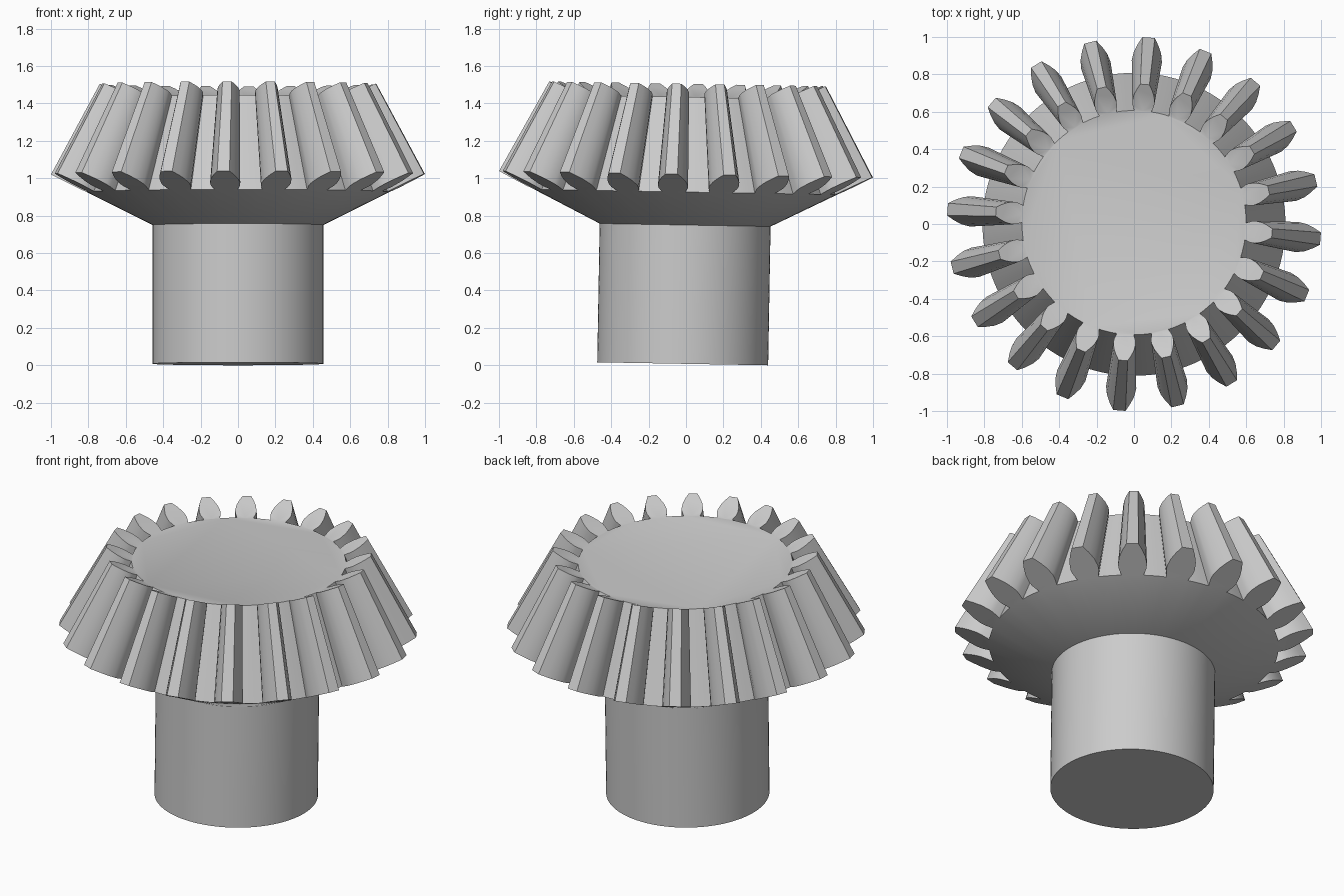
import bpy, bmesh
from math import cos, sin, asin, pi, radians
from mathutils import Matrix, Vector

cube = bpy.data.objects.get("Cube")
if cube:
    bpy.data.objects.remove(cube, do_unlink=True)

TEETH = 20
PHASE = radians(-4.5)
HUB_R, HUB_Z = 0.457, 0.75      # where the back cone meets the shaft
ROOT_R = 0.81
SLOPE = 0.5                     # rise of the back cone
APEX = Vector((0, 0, 2.88))     # all tooth lines converge here
SHRINK = 0.74                   # inner end size relative to outer end
# Tooth flank: radius, half width
FLANK = [(0.81, 0.062), (0.85, 0.078), (0.875, 0.081),
         (0.92, 0.073), (0.96, 0.056), (1.0, 0.033)]

# The whole gear leans very slightly backwards
LEAN = (Matrix.Translation((0, 0, 1.02)) @ Matrix.Rotation(radians(-1), 4, 'X')
        @ Matrix.Translation((0, 0, -1.02)))

steel = bpy.data.materials.new("plain_grey")
steel.use_nodes = True
GREY = (0.6, 0.6, 0.6, 1)
steel.diffuse_color = GREY
steel.node_tree.nodes["Principled BSDF"].inputs["Base Color"].default_value = GREY


def finish(name, bm):
    bmesh.ops.recalc_face_normals(bm, faces=bm.faces)
    bm.transform(LEAN)
    mesh = bpy.data.meshes.new(name)
    bm.to_mesh(mesh)
    bm.free()
    mesh.materials.append(steel)
    ob = bpy.data.objects.new(name, mesh)
    bpy.context.collection.objects.link(ob)
    bpy.ops.object.select_all(action='DESELECT')
    ob.select_set(True)
    bpy.context.view_layer.objects.active = ob
    bpy.ops.object.shade_smooth_by_angle(angle=radians(30))
    return ob


def cone_point(radial, side, angle):
    """Point on the back cone, offset sideways from the given direction."""
    z = HUB_Z + (radial - HUB_R) * SLOPE
    return Vector((radial * cos(angle) - side * sin(angle),
                   radial * sin(angle) + side * cos(angle), z))


# Toothed head: back cone, root cone, teeth and flat top
bm = bmesh.new()
pitch = 2 * pi / TEETH
neck = asin(FLANK[0][1] / ROOT_R)
gap = pitch - 2 * neck
steps = [-neck, 0, neck, neck + gap / 3, neck + gap * 2 / 3]
angles = [PHASE + t * pitch + s for t in range(TEETH) for s in steps]


def toward_apex(p):
    return APEX + (p - APEX) * SHRINK


hub = [bm.verts.new(cone_point(HUB_R, 0, a)) for a in angles]
root_pts = [cone_point(ROOT_R, 0, a) for a in angles]
outer = [bm.verts.new(p) for p in root_pts]
inner = [bm.verts.new(toward_apex(p)) for p in root_pts]
count = len(angles)
per = len(steps)
for i in range(count):
    j = (i + 1) % count
    bm.faces.new((hub[i], hub[j], outer[j], outer[i]))
    if i % per > 1:             # root floor only between teeth
        bm.faces.new((outer[i], outer[j], inner[j], inner[i]))
bm.faces.new(inner)
bm.faces.new(hub[::-1])

for t in range(TEETH):
    a = PHASE + t * pitch
    k = t * per
    pts = [cone_point(r, w, a) for r, w in FLANK[1:]]
    pts += [cone_point(r, -w, a) for r, w in reversed(FLANK[1:])]
    ends = []
    for ring, move in ((outer, lambda p: p), (inner, toward_apex)):
        ends.append([ring[k + 2]] + [bm.verts.new(move(p)) for p in pts] + [ring[k]])
    big, small = ends
    for m in range(len(big) - 1):
        bm.faces.new((big[m], big[m + 1], small[m + 1], small[m]))
    bm.faces.new(big + [outer[k + 1]])
    bm.faces.new(small + [inner[k + 1]])
finish("gear_head", bm)

# Shaft, running slightly into the head
bm = bmesh.new()
bottom = 0.008
bmesh.ops.create_cone(bm, cap_ends=True, segments=count, radius1=HUB_R,
                      radius2=HUB_R, depth=HUB_Z - bottom)
bmesh.ops.translate(bm, verts=bm.verts, vec=(0, 0, (HUB_Z + bottom) / 2))
finish("shaft", bm)
